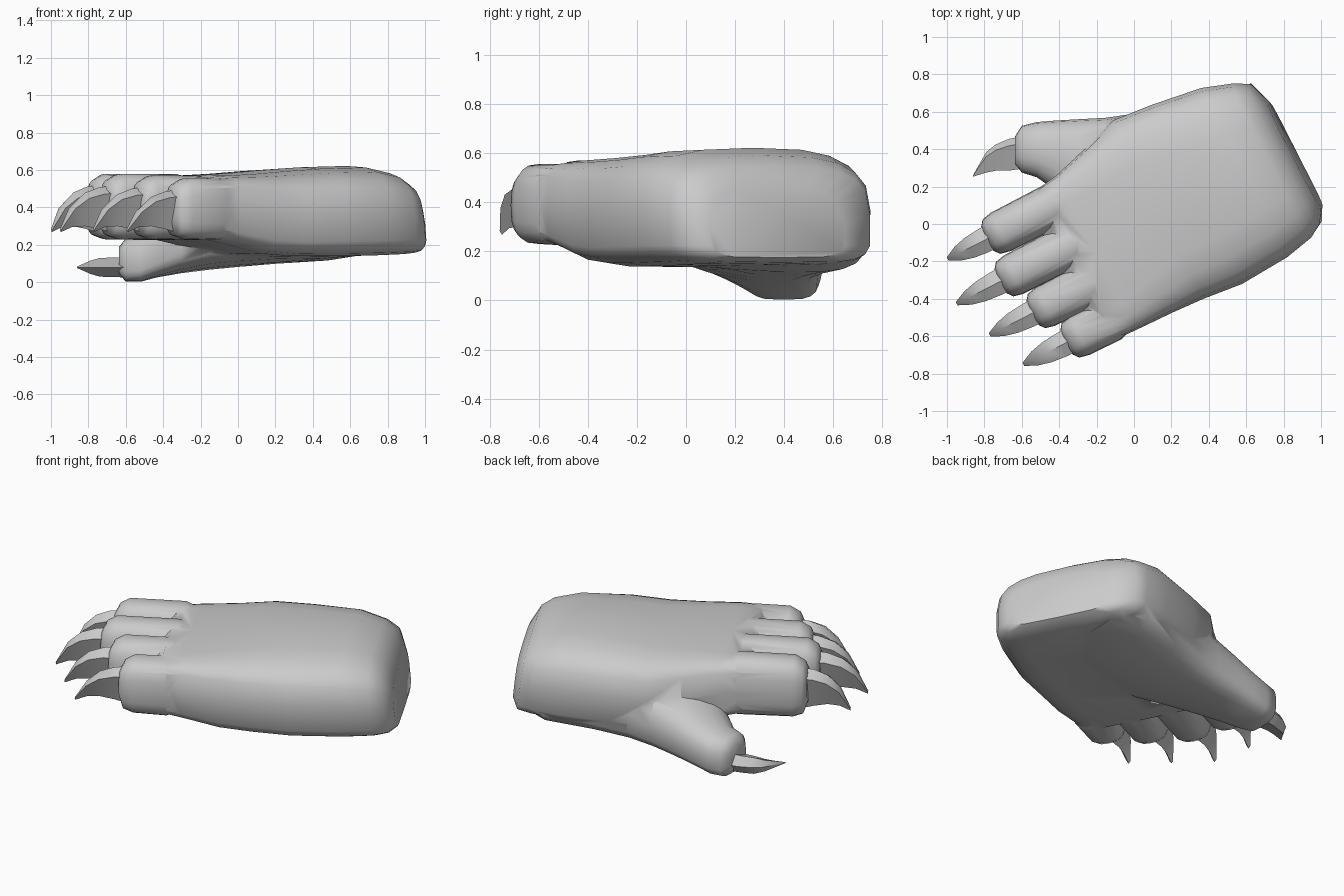
import bpy, bmesh, math
from mathutils import Vector

if "Cube" in bpy.data.objects:
    bpy.data.objects.remove(bpy.data.objects["Cube"])

ANGLE = math.radians(27)          # the paw lies turned on the ground plane
U = Vector((math.cos(ANGLE), math.sin(ANGLE), 0))
V = Vector((-math.sin(ANGLE), math.cos(ANGLE), 0))
Z = Vector((0, 0, 1))

grey = bpy.data.materials.new("plain grey")
grey.diffuse_color = (0.6, 0.6, 0.6, 1)
grey.use_nodes = True
grey.node_tree.nodes["Principled BSDF"].inputs["Base Color"].default_value = grey.diffuse_color


def oval(centre, a, b, top=3.5, bottom=3.5, sides=20):
    """Rounded-box ring with half axes a and b; higher powers are squarer."""
    ring = []
    for i in range(sides):
        t = 2 * math.pi * i / sides
        c, s = math.cos(t), math.sin(t)
        power = top if s > 0 else bottom
        ring.append(centre + a * math.copysign(abs(c) ** (2 / power), c)
                    + b * math.copysign(abs(s) ** (2 / power), s))
    return ring


def loft(name, rings, smooth=50):
    """Skin a list of rings and close both ends."""
    bm = bmesh.new()
    rows = [[bm.verts.new(p) for p in ring] for ring in rings]
    n = len(rows[0])
    for r0, r1 in zip(rows, rows[1:]):
        for i in range(n):
            bm.faces.new((r0[i], r0[(i + 1) % n], r1[(i + 1) % n], r1[i]))
    bm.faces.new(rows[0])
    bm.faces.new(rows[-1])
    bmesh.ops.recalc_face_normals(bm, faces=bm.faces)
    mesh = bpy.data.meshes.new(name)
    bm.to_mesh(mesh)
    bm.free()
    mesh.materials.append(grey)
    ob = bpy.data.objects.new(name, mesh)
    bpy.context.collection.objects.link(ob)
    if smooth:
        shade(ob, smooth)
    return ob


def shade(ob, degrees):
    bpy.ops.object.select_all(action='DESELECT')
    ob.select_set(True)
    bpy.context.view_layer.objects.active = ob
    bpy.ops.object.shade_smooth_by_angle(angle=math.radians(degrees))


def box_ring(u, v0, v1, z0, z1, lean=0.0, top=3.1, bottom=5.5):
    """Ring across the paw; lean pushes its lower edge along the paw."""
    return oval(U * u + V * (v0 + v1) / 2 + Z * (z0 + z1) / 2,
                V * (v1 - v0) / 2, Z * (z1 - z0) / 2 - U * lean, top, bottom)


# Palm and wrist
palm = loft("paw", [box_ring(*r) for r in (
    (-0.46, -0.44, 0.35, 0.28, 0.47, 0, 4),
    (-0.375, -0.505, 0.40, 0.225, 0.562, 0, 6),
    (-0.25, -0.51, 0.42, 0.20, 0.573, 0, 5.5),
    (-0.04, -0.515, 0.48, 0.15, 0.585, 0, 4.2),
    (0.15, -0.525, 0.545, 0.135, 0.60, 0, 3.4),
    (0.37, -0.548, 0.525, 0.135, 0.615),
    (0.65, -0.53, 0.485, 0.14, 0.622, 0.01, 2.9),
    (0.81, -0.495, 0.43, 0.147, 0.59, 0.02, 2.9),
    (0.885, -0.45, 0.39, 0.155, 0.545, 0.025),
    (0.935, -0.37, 0.25, 0.175, 0.45, 0.015))], 0)

# Thumb, running low along the back edge and blending into the underside
X, Y = Vector((1, 0, 0)), Vector((0, 1, 0))
parts = [loft("thumb", [
    oval(Vector((x, (y0 + y1) / 2, (z0 + z1) / 2)), Y * (y1 - y0) / 2 - Z * tilt,
         Z * (z1 - z0) / 2, 2.4, 3.6)
    for x, y0, y1, z0, z1, tilt in (
        (0.66, 0.08, 0.70, 0.145, 0.40, 0.0),
        (0.48, -0.02, 0.735, 0.118, 0.46, 0.012),
        (0.20, -0.08, 0.65, 0.106, 0.52, 0.025),
        (0.00, -0.06, 0.59, 0.092, 0.50, 0.03),
        (-0.15, 0.01, 0.568, 0.078, 0.45, 0.03),
        (-0.30, 0.10, 0.56, 0.055, 0.37, 0.02),
        (-0.42, 0.18, 0.553, 0.03, 0.30, 0.01),
        (-0.52, 0.25, 0.545, 0.003, 0.25, 0.0),
        (-0.60, 0.275, 0.525, 0.003, 0.235, 0.0),
        (-0.635, 0.32, 0.47, 0.045, 0.19, 0.0))], 0)]

# Fingers: centre across the paw, tip position, top height, claw length
fingers = ((0.286, -0.735, 0.58, 0.237), (0.051, -0.775, 0.578, 0.263),
           (-0.178, -0.70, 0.57, 0.257), (-0.40, -0.61, 0.556, 0.257))
for k, (v, tip, top, reach) in enumerate(fingers):
    w = 0.119
    parts.append(loft("finger", [box_ring(u, v - s, v + s, z0, z1, 0, 2.7, 3)
                                 for u, s, z0, z1 in (
        (-0.24, w * 0.7, 0.27, top - 0.04),
        (-0.34, w, 0.225, top),
        (tip + 0.08, w * 0.97, 0.23, top),
        (tip + 0.025, w * 0.87, 0.25, top - 0.03),
        (tip, w * 0.6, 0.32, top - 0.08))], 0))


def claw(name, start, forward, side, up, profile, widest=0.78):
    """Curved kite-section claw: profile holds (reach, low, high, half width)."""
    rings = []
    for d, low, high, w in profile:
        p = start + forward * d
        mid = low + (high - low) * widest
        rings.append([p + up * high, p + side * w + up * mid,
                      p + up * low, p - side * w + up * mid])
    return loft(name, rings, 35)


for k, (v, tip, top, reach) in enumerate(fingers):
    claw(f"finger_claw_{k + 1}", U * tip + V * v, -U, V, Z * 1.0, (
        (-0.06, 0.26, top - 0.06, 0.068),
        (0.03, 0.285, top - 0.07, 0.067),
        (reach * 0.45, 0.30, top - 0.10, 0.059),
        (reach * 0.74, 0.295, top - 0.165, 0.041),
        (reach, 0.268, 0.285, 0.010)), 0.84)

# Thumb claw, curving sideways
claw("thumb_claw", Vector((-0.62, 0, 0.08)), -X, Z, Y, (
    (-0.05, 0.30, 0.475, 0.055),
    (0.05, 0.285, 0.455, 0.052),
    (0.12, 0.285, 0.425, 0.05),
    (0.17, 0.275, 0.385, 0.035),
    (0.24, 0.253, 0.262, 0.004)))

# Merge thumb and fingers into the palm
bpy.context.view_layer.objects.active = palm
for part in parts:
    mod = palm.modifiers.new("join", 'BOOLEAN')
    mod.operation = 'UNION'
    mod.solver = 'EXACT'
    mod.object = part
    bpy.ops.object.modifier_apply(modifier=mod.name)
    bpy.data.objects.remove(part)
shade(palm, 55)
